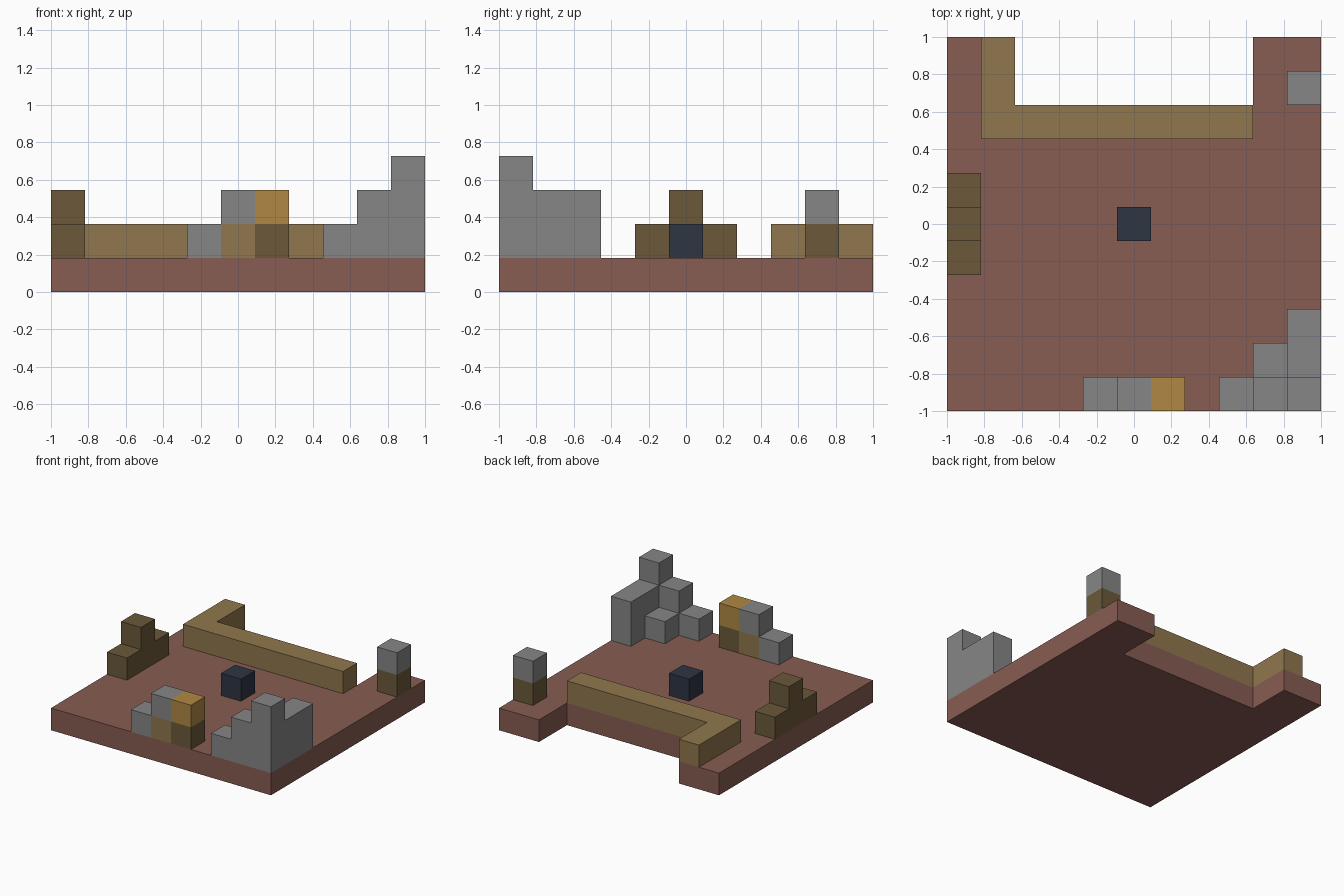
import bpy
import bmesh

cube = bpy.data.objects.get("Cube")
if cube:
    bpy.data.objects.remove(cube, do_unlink=True)

U = 2 / 11  # size of one block; the ground is a grid of 11 by 11 blocks


def srgb(c):
    c /= 255
    return c / 12.92 if c <= 0.04045 else ((c + 0.055) / 1.055) ** 2.4


def material(name, *rgb):
    colour = [srgb(c) for c in rgb] + [1]
    mat = bpy.data.materials.new(name)
    mat.use_nodes = True
    mat.diffuse_color = colour
    bsdf = next(n for n in mat.node_tree.nodes if n.type == 'BSDF_PRINCIPLED')
    bsdf.inputs["Base Color"].default_value = colour
    return mat


clay = material("red clay", 135, 92, 82)
tan = material("tan", 144, 119, 77)
brown = material("dark brown", 107, 89, 58)
grey = material("stone grey", 134, 134, 134)
navy = material("navy", 45, 54, 66)
gold = material("gold", 176, 136, 67)


def prism(name, outline, level, height, mat):
    """Extrude a footprint, given in grid units, upward from a block level."""
    bm = bmesh.new()
    face = bm.faces.new([bm.verts.new((x * U - 1, y * U - 1, level * U)) for x, y in outline])
    top = bmesh.ops.extrude_face_region(bm, geom=[face], use_keep_orig=True)["geom"]
    bmesh.ops.translate(bm, vec=(0, 0, height * U),
                        verts=[v for v in top if isinstance(v, bmesh.types.BMVert)])
    bmesh.ops.recalc_face_normals(bm, faces=bm.faces)
    mesh = bpy.data.meshes.new(name)
    bm.to_mesh(mesh)
    bm.free()
    mesh.materials.append(mat)
    obj = bpy.data.objects.new(name, mesh)
    bpy.context.collection.objects.link(obj)
    return obj


def block(name, x, y, mat, level=1, height=1, depth=1):
    outline = [(x, y), (x + 1, y), (x + 1, y + depth), (x, y + depth)]
    return prism(name, outline, level, height, mat)


# Ground slab with a notch at the back
prism("ground_slab", [(0, 0), (11, 0), (11, 11), (9, 11), (9, 9), (2, 9), (2, 11), (0, 11)],
      0, 1, clay)

# L-shaped wall along the notch
prism("back_wall", [(1, 8), (9, 8), (9, 9), (2, 9), (2, 11), (1, 11)], 1, 1, tan)

# Stepped seat on the right edge
for i, height in enumerate((1, 2, 1)):
    block(f"brown_step_{i + 1}", 0, 4 + i, brown, height=height)

# Centre block
block("centre_block", 5, 5, navy)

# Stack of mixed blocks on the front edge
block("front_grey_step", 4, 0, grey)
block("front_tan_block", 5, 0, tan)
block("front_grey_block", 5, 0, grey, level=2)
block("front_brown_block", 6, 0, brown)
block("front_gold_block", 6, 0, gold, level=2)

# Stone ruin in the front left corner
block("ruin_tower", 10, 0, grey, height=3)
block("ruin_side_wall", 10, 1, grey, height=2, depth=2)
block("ruin_front_wall", 9, 0, grey, height=2)
block("ruin_front_step", 8, 0, grey)
block("ruin_inner_step", 9, 1, grey)

# Post in the back left corner
block("post_base", 10, 9, brown)
block("post_cap", 10, 9, grey, level=2)
